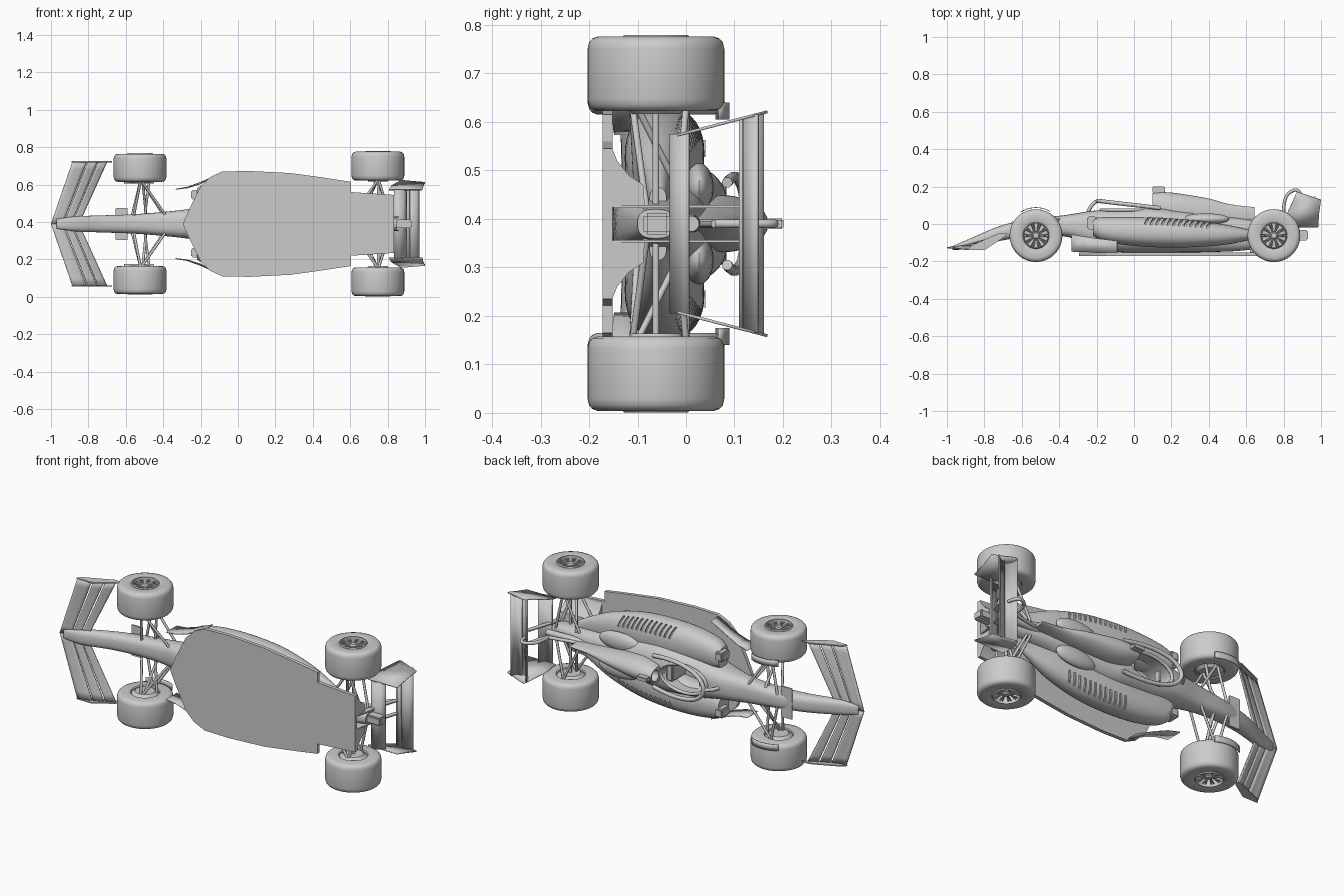
import bpy, bmesh, math
from mathutils import Vector, Matrix

if "Cube" in bpy.data.objects:
    bpy.data.objects.remove(bpy.data.objects["Cube"])

MID = 0.39          # car centre plane; local coords are (length, height, sideways)


def finish(name, bm, mirror=False, angle=35, thick=0):
    if mirror:
        g = bmesh.ops.duplicate(bm, geom=bm.verts[:] + bm.edges[:] + bm.faces[:])["geom"]
        for v in [e for e in g if isinstance(e, bmesh.types.BMVert)]:
            v.co.z *= -1
    bmesh.ops.recalc_face_normals(bm, faces=bm.faces[:])
    me = bpy.data.meshes.new(name)
    bm.to_mesh(me)
    bm.free()
    smooth(me, angle)
    ob = bpy.data.objects.new(name, me)
    ob.location.z = MID
    bpy.context.collection.objects.link(ob)
    if thick:
        m = ob.modifiers.new("thick", 'SOLIDIFY')
        m.thickness, m.offset = thick, 0
    return ob


def smooth(me, angle=35):
    for p in me.polygons:
        p.use_smooth = True
    me.set_sharp_from_angle(angle=math.radians(angle))


def refine(secs, k=5):
    out = []
    for i in range(len(secs) - 1):
        a, b, c, d = secs[max(i - 1, 0)], secs[i], secs[i + 1], secs[min(i + 2, len(secs) - 1)]
        for j in range(k):
            t = j / k
            out.append([0.5 * (2 * q + (r - p) * t + (2 * p - 5 * q + 4 * r - s) * t * t
                               + (3 * q - p - 3 * r + s) * t ** 3) for p, q, r, s in zip(a, b, c, d)])
    return out + [list(secs[-1])]


def ring_point(s, t, p, scale=1.0):
    x, lo, hi, wc, hw = s
    f = lambda v: math.copysign(abs(v) ** (2 / p), v)
    return (x, (lo + hi) / 2 + (hi - lo) / 2 * f(math.sin(t)) * scale, wc + hw * f(math.cos(t)) * scale)


def loft(name, secs, p=2.5, n=28, mirror=False):
    """Sections are (x, bottom, top, sideways centre, half width)."""
    bm = bmesh.new()
    rings = [[bm.verts.new(ring_point(s, 2 * math.pi * i / n, p)) for i in range(n)] for s in refine(secs)]
    for a, b in zip(rings, rings[1:]):
        for i in range(n):
            bm.faces.new((a[i], a[(i + 1) % n], b[(i + 1) % n], b[i]))
    bm.faces.new(rings[0])
    bm.faces.new(rings[-1][::-1])
    return finish(name, bm, mirror)


def sheets(name, grids, thick=0.006, mirror=True):
    """Each grid is a list of point rows joined into a thin skin."""
    bm = bmesh.new()
    for rows in grids:
        vs = [[bm.verts.new(p) for p in r] for r in rows]
        for a, b in zip(vs, vs[1:]):
            for i in range(len(a) - 1):
                bm.faces.new((a[i], a[i + 1], b[i + 1], b[i]))
    return finish(name, bm, mirror, thick=thick)


def prism(name, pts, vec, mirror=False):
    bm = bmesh.new()
    f = bm.faces.new([bm.verts.new(p) for p in pts])
    g = bmesh.ops.extrude_face_region(bm, geom=[f])["geom"]
    bmesh.ops.translate(bm, vec=vec, verts=[v for v in g if isinstance(v, bmesh.types.BMVert)])
    return finish(name, bm, mirror, 20)


def box(name, c, size, mirror=False):
    bm = bmesh.new()
    bmesh.ops.create_cube(bm, size=1, matrix=Matrix.Translation(c) @ Matrix.Diagonal((*size, 1)))
    bmesh.ops.bevel(bm, geom=bm.edges[:], offset=min(size) * .15, segments=2, affect='EDGES')
    return finish(name, bm, mirror)


def tubes(name, paths, r, mirror=True, curved=False):
    cu = bpy.data.curves.new(name, 'CURVE')
    cu.dimensions, cu.bevel_depth, cu.bevel_resolution, cu.use_fill_caps = '3D', r, 3, True
    for path in paths:
        for sgn in ((1, -1) if mirror else (1,)):
            sp = cu.splines.new('NURBS' if curved else 'POLY')
            sp.points.add(len(path) - 1)
            for q, (x, y, w) in zip(sp.points, path):
                q.co = (x, y, w * sgn, 1)
            if curved:
                sp.order_u, sp.use_endpoint_u = 3, True
    ob = bpy.data.objects.new(name, cu)
    ob.location.z = MID
    bpy.context.collection.objects.link(ob)


def cut(ob, cutter):
    m = ob.modifiers.new("cut", 'BOOLEAN')
    m.operation, m.object, m.solver = 'DIFFERENCE', cutter, 'EXACT'
    dg = bpy.context.evaluated_depsgraph_get()
    me = bpy.data.meshes.new_from_object(ob.evaluated_get(dg))
    ob.modifiers.clear()
    ob.data = me
    smooth(me)
    bpy.data.objects.remove(cutter)


def lathe(name, prof, x, y, n=64):
    """Revolve (radius, sideways) profile about the axle."""
    bm = bmesh.new()
    vs = [bm.verts.new((x + r, y, w)) for r, w in prof]
    es = [bm.edges.new((vs[i], vs[i + 1])) for i in range(len(vs) - 1)]
    bmesh.ops.spin(bm, geom=vs + es, cent=(x, y, 0), axis=(0, 0, 1), angle=2 * math.pi, steps=n)
    bmesh.ops.remove_doubles(bm, verts=bm.verts[:], dist=1e-5)
    return finish(name, bm, True)


# Wheels: tyre, rim dish, hub, spokes, inner brake drum
AY, R = -0.062, 0.141
for tag, ax, a, b in (("front", -.524, .225, .375), ("rear", .748, .232, .386)):
    lathe(tag + "_tyre", [(.07, b - .045), (.07, b - .004), (.078, b), (.12, b), (.131, b - .004), (.138, b - .012),
                          (R, b - .025), (R, a + .025), (.138, a + .012), (.131, a + .004), (.12, a),
                          (.075, a), (.07, a + .004), (.07, b - .045)], ax, AY)
    lathe(tag + "_rim", [(0, b - .045), (.071, b - .045), (.071, b - .002), (.066, b + .003),
                         (.064, b - .04), (0, b - .04)], ax, AY, 48)
    lathe(tag + "_hub", [(0, b - .04), (.02, b - .04), (.02, b - .012), (.014, b - .006), (0, b - .006)], ax, AY, 24)
    lathe(tag + "_brake_drum", [(0, a - .006), (.05, a - .006), (.058, a + .004), (.071, a + .01),
                                (.071, a + .02), (0, a + .02)], ax, AY, 32)
    spokes = []
    for i in range(10):
        for da in (-.1, .1):
            t0, t1 = i * math.pi / 5, i * math.pi / 5 + da
            spokes.append([(ax + .015 * math.cos(t0), AY + .015 * math.sin(t0), b - .02),
                           (ax + .067 * math.cos(t1), AY + .067 * math.sin(t1), b - .012)])
    tubes(tag + "_spokes", spokes, .0032)

# Suspension arms
tubes("front_suspension", [
    [(-.52, 0, .235), (-.57, .015, .03)], [(-.52, 0, .235), (-.40, .025, .05)],
    [(-.52, -.105, .235), (-.56, -.04, .03)], [(-.52, -.105, .235), (-.39, -.045, .05)],
    [(-.51, -.095, .23), (-.49, .02, .03)], [(-.475, -.03, .23), (-.5, -.01, .03)]], .007)
tubes("rear_suspension", [
    [(.75, 0, .24), (.65, .0, .04)], [(.75, 0, .24), (.81, -.02, .02)],
    [(.75, -.11, .24), (.62, -.1, .05)], [(.75, -.11, .24), (.82, -.08, .02)],
    [(.74, -.1, .24), (.67, 0, .04)], [(.75, AY, .24), (.75, AY, 0)]], .007)

# Floor with stepped rear, and raised rear tunnels
edge = [(-.295, 0), (-.26, .08), (-.2, .2), (-.15, .25), (-.085, .28), (.06, .283), (.28, .272), (.44, .25),
        (.605, .225), (.605, .17), (.835, .155)]
outline = edge + [(x, -w) for x, w in edge[:0:-1]]
prism("floor", [(x, -.172, w) for x, w in outline], (0, .02, 0))
prism("rear_tunnel", [(.62, y, w) for y, w in ((-.152, .155), (-.142, .13), (-.118, .1), (-.088, .08),
                                               (-.085, .035), (-.152, .035))], (.215, 0, 0), True)
sheets("floor_fence", [[[(-.335, -.148, .185), (-.335, -.056, .185)], [(-.27, -.15, .193), (-.27, -.066, .196)],
                        [(-.2, -.152, .215), (-.2, -.077, .222)], [(-.09, -.152, .272), (-.09, -.09, .27)]]], .005)

# Nose and survival cell, with cockpit opening cut out
cell = loft("nose_and_cell", [(-.97, -.138, -.118, 0, .025), (-.87, -.132, -.075, 0, .04), (-.715, -.09, -.01, 0, .046),
                              (-.555, -.068, .028, 0, .052), (-.38, -.065, .046, 0, .066), (-.225, -.11, .07, 0, .085),
                              (-.08, -.15, .078, 0, .115), (.1, -.152, .09, 0, .125), (.22, -.152, .075, 0, .12),
                              (.4, -.15, .05, 0, .09), (.6, -.14, .025, 0, .06), (.85, -.1, -.025, 0, .03)], p=2.7, n=36)
cut(cell, prism("cockpit_cutter", [(-.035 + .14 * math.cos(i * math.pi / 16), -.06, .072 * math.sin(i * math.pi / 16))
                                   for i in range(32)], (0, .3, 0)))
box("seat_back", (.06, .0, 0), (.04, .12, .09))
box("steering_wheel", (-.12, .035, 0), (.012, .035, .06))
tubes("cockpit_rim", [[(-.035 + .142 * math.cos(i * math.pi / 16), .075, .075 * math.sin(i * math.pi / 16))
                       for i in range(33)]], .009, mirror=False)

# Engine cover, airbox, side bulges
cover = loft("engine_cover", [(.1, .03, .165, 0, .042), (.16, .0, .17, 0, .055), (.24, -.02, .163, 0, .058),
                              (.4, -.03, .136, 0, .04), (.51, -.03, .106, 0, .024), (.645, -.02, .09, 0, .008)], p=2)
bm = bmesh.new()
bmesh.ops.create_cone(bm, cap_ends=True, segments=24, radius1=.03, radius2=.03, depth=.08,
                      matrix=Matrix.Translation((.1, .125, 0)) @ Matrix.Rotation(math.pi / 2, 4, 'Y'))
cut(cover, finish("airbox_cutter", bm))
box("roof_camera", (.132, .184, 0), (.065, .034, .022))
bm = bmesh.new()
bmesh.ops.create_uvsphere(bm, u_segments=24, v_segments=14, radius=1,
                          matrix=Matrix.Translation((.385, .027, .075)) @ Matrix.Diagonal((.125, .03, .05, 1)))
finish("cover_bulge", bm, True)

# Sidepods with slanted cooling louvres cut into the upper side
pod = [(-.22, -.06, .032, .135, .055), (-.17, -.09, .036, .14, .075), (-.05, -.112, .038, .145, .09),
       (.12, -.125, .035, .14, .1), (.3, -.125, .022, .128, .098), (.48, -.112, -.002, .1, .082),
       (.62, -.085, -.03, .07, .05), (.7, -.075, -.04, .05, .025)]
side = loft("sidepod", pod, p=2.3, n=36, mirror=True)
fine = refine(pod, 20)
slots = []
for i in range(12):
    rows = []
    for j in range(6):
        s = min(fine, key=lambda q: abs(q[0] - (.06 + .03 * i + .003 * j)))
        t = math.radians(28 + 9 * j)
        s = [.06 + .03 * i + .004 * j] + s[1:]
        rows.append([ring_point(s, t, 2.3, .88), ring_point(s, t, 2.3, 1.12)])
    slots.append(rows)
cut(side, sheets("louvre_cutter", slots, .011))
box("side_mirror", (-.225, .005, .155), (.05, .07, .05), True)

# Halo
tubes("halo_hoop", [[(.14, .085, .085), (.06, .095, .098), (-.06, .108, .095), (-.16, .12, .065), (-.205, .125, 0),
                     (-.16, .12, -.065), (-.06, .108, -.095), (.06, .095, -.098), (.14, .085, -.085)]],
      .011, mirror=False, curved=True)
tubes("halo_pillar", [[(-.245, .06, 0), (-.235, .1, 0), (-.2, .122, 0)]], .01, mirror=False, curved=True)

# Front wing: swept elements, endplates, nose winglet, wheel deflectors
def wing_pt(w, f):
    k = w / .333
    return (-1 + .115 * k + f * (.15 + .035 * k), -.126 - .01 * k + .075 * f ** 1.6 * (.35 + .65 * k), w)


sheets("front_wing", [[[wing_pt(.333 * i / 8, f0 + (f1 - f0) * j / 4) for j in range(5)] for i in range(9)]
                      for f0, f1 in ((0, .42), (.45, .72), (.75, 1))], .007)
prism("front_wing_endplate", [(x, y, .329) for x, y in ((-.89, -.138), (-.87, -.115), (-.72, -.048), (-.675, -.05),
                                                        (-.7, -.075), (-.8, -.14))], (0, 0, .006), True)
box("nose_winglet", (-.622, .008, 0), (.065, .01, .17))
arc = [math.radians(60 + 8 * i) for i in range(9)]
sheets("wheel_deflector", [[[(-.524 + .15 * math.cos(t), AY + .15 * math.sin(t), w) for w in (.215, .25)]
                            for t in arc]], .004)

# Rear wing: endplates leaning inward, planes, beam, pylons, swan neck
lean = lambda y: .182 + (y + .02) * .26
sheets("rear_wing_endplate", [[[(x0, y, lean(y)), (x1, y, lean(y))] for y, x0, x1 in (
    (-.018, .808, .985), (.06, .82, .99), (.13, .852, 1.0), (.168, .87, .885))]], .006)
for name, prof in (("rear_wing_main", ((.865, .16), (.875, .135), (.895, .117), (.918, .113))),
                   ("rear_wing_flap", ((.915, .124), (.935, .122), (.955, .132), (.968, .148)))):
    sheets(name, [[[(x, y, s * lean(y)) for x, y in prof] for s in (-1, 1)]], .007, False)
sheets("beam_wing", [[[(x, y, s * .185) for x, y in ((.835, -.025), (.86, -.03), (.885, -.015), (.9, .005))]
                      for s in (-1, 1)]], .008, False)
prism("wing_pylon", [(x, y, .033) for x, y in ((.8, -.15), (.835, -.15), (.86, -.02), (.9, .115), (.875, .12),
                                               (.83, -.02))], (0, 0, .006), True)
tubes("swan_neck", [[(.8, .06, 0), (.8, .12, 0), (.83, .175, 0), (.89, .188, 0), (.895, .13, 0)]], .009,
      mirror=False, curved=True)
tubes("swan_neck_stay", [[(.6, .02, 0), (.8, .06, 0)]], .009, mirror=False)

# Exhaust and crash structure
loft("exhaust", [(.55, -.01, .03, 0, .02), (.7, -.008, .03, 0, .018), (.84, -.005, .027, 0, .016)], p=2)
box("crash_structure", (.87, -.06, 0), (.12, .055, .045))
